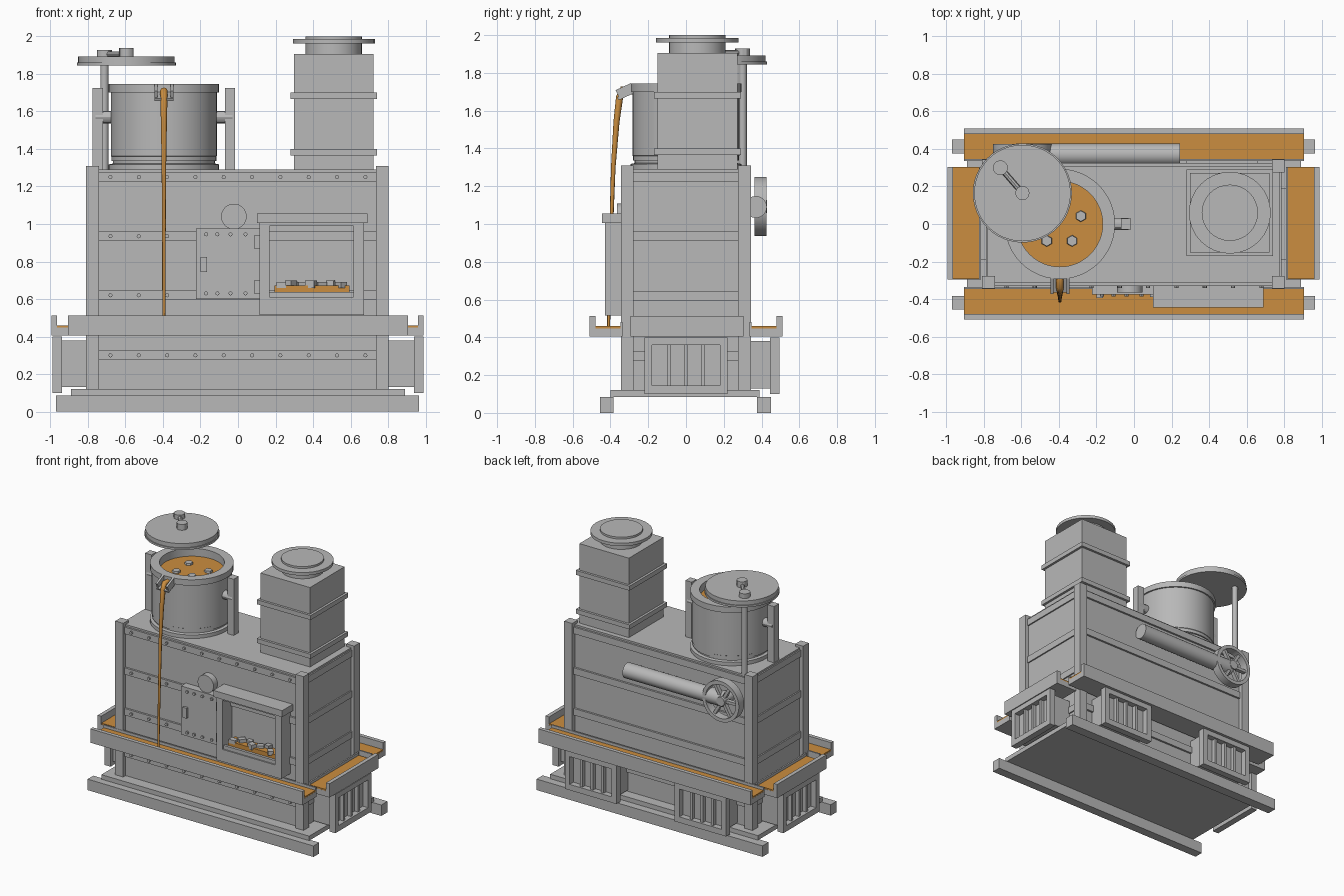
import bpy, bmesh
from math import pi, cos, sin, radians
from mathutils import Matrix, Vector

cube = bpy.data.objects.get("Cube")
if cube:
    bpy.data.objects.remove(cube)


def material(name, rgb):
    m = bpy.data.materials.new(name)
    m.use_nodes = True
    m.diffuse_color = (*rgb, 1)
    m.node_tree.nodes["Principled BSDF"].inputs["Base Color"].default_value = (*rgb, 1)
    return m


GREY = material("grey metal", (0.48, 0.48, 0.48))
ORANGE = material("molten orange", (0.6, 0.27, 0.05))


class Part:
    """Collects primitives into one named mesh object."""

    def __init__(self, name, mat=GREY):
        self.name, self.mat, self.bm = name, mat, bmesh.new()

    def box(self, x0, x1, y0, y1, z0, z1, rot=Matrix()):
        mid = Vector((x0 + x1, y0 + y1, z0 + z1)) / 2
        size = Matrix.Diagonal((x1 - x0, y1 - y0, z1 - z0, 1))
        bmesh.ops.create_cube(self.bm, size=1, matrix=Matrix.Translation(mid) @ rot @ size)
        return self

    def rod(self, a, b, r, sides=32, r2=None):
        a, b = Vector(a), Vector(b)
        turn = (b - a).to_track_quat('Z', 'Y').to_matrix().to_4x4()
        bmesh.ops.create_cone(self.bm, cap_ends=True, segments=sides, radius1=r,
                              radius2=r if r2 is None else r2, depth=(b - a).length,
                              matrix=Matrix.Translation((a + b) / 2) @ turn)
        return self

    def lathe(self, centre, profile, sides=48):
        rings = [[self.bm.verts.new((centre[0] + r * cos(2 * pi * i / sides),
                                     centre[1] + r * sin(2 * pi * i / sides), z))
                  for i in range(sides)] for r, z in profile]
        for lo, hi in zip(rings, rings[1:] + rings[:1]):
            for i in range(sides):
                j = (i + 1) % sides
                self.bm.faces.new((lo[i], lo[j], hi[j], hi[i]))
        return self

    def done(self, matrix=Matrix()):
        bm = self.bm
        bmesh.ops.recalc_face_normals(bm, faces=bm.faces)
        for f in bm.faces:
            f.smooth = True
        for e in bm.edges:
            e.smooth = e.calc_face_angle(pi) < radians(30)
        mesh = bpy.data.meshes.new(self.name)
        bm.to_mesh(mesh)
        bm.free()
        mesh.materials.append(self.mat)
        ob = bpy.data.objects.new(self.name, mesh)
        ob.matrix_world = matrix
        bpy.context.collection.objects.link(ob)
        return ob


# Base: two skids and a plate
Part("skids").box(-.97, .965, -.455, -.385, 0, .085).box(-.97, .965, .375, .45, 0, .085).done()
Part("base_plate").box(-.89, .89, -.4, .39, .085, .12).done()

# Furnace body with corner posts and riveted bands
Part("furnace_body").box(-.78, .775, -.315, .31, .12, 1.29).done()
posts = Part("corner_posts")
for x in (-.81, .735):
    for y in (-.345, .275):
        posts.box(x, x + .068, y, y + .068, .12, 1.31)
posts.done()

bands = Part("body_bands")
rivets = Part("rivets")
for z in (.3, .62, .935, 1.25):
    bands.box(-.79, .785, -.33, .325, z - .026, z + .026)
    for i in range(10):
        x = -.68 + .151 * i
        hidden = (x > .1 and .5 < z < 1) or (-.23 < x < .12 and .5 < z < 1)
        if not hidden:
            rivets.rod((x, -.33, z), (x, -.342, z), .011, 8)
bands.done()

# Troughs: floor, outer wall and molten fill, on all four sides
def trough(name, length, depth, matrix):
    h = length / 2
    (Part(name).box(-h, h, 0, depth, .405, .448)
     .box(-h, h, depth - .03, depth, .405, .512)
     .box(-h, h, 0, .012, .405, .48).done(matrix))
    Part(name + "_molten_fill", ORANGE).box(-h + .001, h - .001, .002, depth - .031, .44, .459).done(matrix)


def facing(x, y, degrees):
    return Matrix.Translation((x, y, 0)) @ Matrix.Rotation(radians(degrees), 4, 'Z')


trough("front_trough", 1.815, .175, facing(0, -.335, 180))
trough("back_trough", 1.815, .175, facing(0, .335, 0))
trough("left_trough", .6, .18, facing(.81, .005, -90))
trough("right_trough", .6, .18, facing(-.815, .005, 90))

# Barred vents under the troughs
def vent(name, depth, matrix):
    p = Part(name)
    p.box(-.19, .19, -depth, -.045, .13, .38)
    for s in (-1, 1):
        p.box(min(s * .18, s * .22), max(s * .18, s * .22), -.05, 0, .1, .4)
    p.box(-.18, .18, -.05, 0, .1, .145).box(-.18, .18, -.05, 0, .36, .4)
    for x in (-.09, 0, .09):
        p.box(x - .01, x + .01, -.05, -.015, .145, .36)
    p.done(matrix)


vent("left_vent", .21, facing(.988, 0, -90))
vent("right_vent", .21, facing(-.988, 0, 90))
vent("back_vent_left", .19, facing(.47, .495, 0))
vent("back_vent_right", .19, facing(-.47, .495, 0))

# Firebox with hood and glowing bed
fire = Part("firebox")
fire.box(.115, .168, -.43, -.31, .515, 1.01).box(.617, .672, -.43, -.31, .515, 1.01)
fire.box(.168, .617, -.43, -.31, .515, .61).box(.168, .617, -.43, -.31, .99, 1.01)
fire.box(.1, .69, -.445, -.31, 1.005, 1.055).box(.168, .617, -.42, -.4, .61, .638)
fire.done()
Part("glowing_bed", ORANGE).box(.195, .595, -.4, -.315, .61, .672).done()
coals = Part("coals")
for i in range(7):
    x, y = .23 + i * .053, -.385 + .03 * (i % 3)
    coals.box(x - .026, x + .026, y - .02, y + .02, .66, .69 + .008 * (i % 2),
              Matrix.Rotation(i * .9, 4, 'Z'))
coals.done()

# Door with handle, hinges and rivets
door = Part("door").box(-.225, .115, -.375, -.31, .6, .975)
door.box(-.2, -.165, -.395, -.37, .745, .825)
for z in (.665, .905):
    door.box(.085, .115, -.39, -.37, z - .035, z + .035)
door.done()
for x in (-.17, -.11, -.04, .04):
    for z in (.63, .945):
        rivets.rod((x, -.375, z), (x, -.387, z), .011, 8)
rivets.done()
Part("gauge").rod((-.022, -.3, 1.04), (-.022, -.365, 1.04), .068).done()

# Chimney
cx, cy = .511, .06
chimney = Part("chimney").box(cx - .212, cx + .212, cy - .212, cy + .212, 1.28, 1.905)
for z in (1.365, 1.665):
    chimney.box(cx - .23, cx + .23, cy - .23, cy + .23, z, z + .035)
chimney.rod((cx, cy, 1.9), (cx, cy, 2), .15).rod((cx, cy, 1.962), (cx, cy, 1.985), .218)
chimney.done()

# Crucible turned from a profile
px = -.395
Part("crucible").lathe((px, 0), [
    (.294, 1.285), (.294, 1.318), (.272, 1.322), (.272, 1.335), (.28, 1.335), (.28, 1.36),
    (.283, 1.362), (.283, 1.7), (.294, 1.7), (.294, 1.745), (.228, 1.745), (.228, 1.6),
    (.1, 1.6), (.1, 1.285)]).done()
Part("molten_metal", ORANGE).rod((px, 0, 1.59), (px, 0, 1.685), .229, 48).done()
lumps = Part("floating_lumps")
for x, y in ((-.283, .042), (-.33, -.09), (-.465, -.09), (-.47, .07)):
    lumps.rod((x, y, 1.67), (x, y, 1.7), .034, 6, .028)
lumps.done()

# Trunnions and uprights on both sides of the crucible
stand = Part("crucible_stand")
for s in (-1, 1):
    a, b = sorted((px + s * .325, px + s * .38))
    stand.box(a, b, -.03, .03, 1.28, 1.725)
    stand.rod((px + s * .27, 0, 1.57), (px + s * .365, 0, 1.57), .033, 12)
stand.done()

# Pouring spout: tilted channel
tilt = Matrix.Rotation(radians(25), 4, 'X')
spout = Part("spout").box(px - .05, px + .05, -.365, -.275, 1.675, 1.69, tilt)
for s in (-1, 1):
    spout.box(px + s * .043 - .008, px + s * .043 + .008, -.365, -.275, 1.675, 1.73, tilt)
spout.done()

# Molten stream as a tapering curve
curve = bpy.data.curves.new("stream_path", 'CURVE')
curve.dimensions, curve.bevel_depth, curve.bevel_resolution = '3D', .01, 2
curve.use_fill_caps = True
path = curve.splines.new('POLY')
points = [(-.28, 1.705, 2), (-.335, 1.71, 2), (-.352, 1.67, 1.9), (-.368, 1.54, 1.6),
          (-.385, 1.3, 1.2), (-.395, 1, 1), (-.405, .7, .9), (-.41, .455, .8)]
path.points.add(len(points) - 1)
for p, (y, z, r) in zip(path.points, points):
    p.co, p.radius = (px, y, z, 1), r
helper = bpy.data.objects.new("stream_helper", curve)
bpy.context.collection.objects.link(helper)
bpy.context.view_layer.update()
mesh = bpy.data.meshes.new_from_object(helper.evaluated_get(bpy.context.evaluated_depsgraph_get()))
bpy.data.objects.remove(helper)
mesh.materials.clear()
mesh.materials.append(ORANGE)
bpy.context.collection.objects.link(bpy.data.objects.new("molten_stream", mesh))

# Swung-aside lid on its pole
lx, ly = -.595, .165
Part("lid").rod((lx, ly, 1.845), (lx, ly, 1.86), .264, 48).rod((lx, ly, 1.86), (lx, ly, 1.892), .257, 48).done()
arm = Part("lid_arm").rod((lx, ly, 1.88), (lx, ly, 1.937), .038, 12)
arm.rod((-.712, .3, 1.28), (-.712, .3, 1.9), .022, 16).rod((-.712, .3, 1.88), (-.712, .3, 1.928), .04, 12)
arm.rod((lx, ly, 1.905), (-.712, .3, 1.905), .015, 8)
arm.done()

# Rear pipe and handwheel
Part("rear_pipe").rod((-.6, .37, 1.09), (.245, .37, 1.09), .058).done()
wx, wy, wz = -.595, .395, 1.093
wheel = Part("handwheel").lathe((0, 0), [(.13, -.032), (.157, -.032), (.157, .032), (.13, .032)], 40)
wheel.rod((0, 0, -.09), (0, 0, .035), .035, 16)
for i in range(3):
    wheel.box(-.135, .135, -.011, .011, -.015, .015, Matrix.Rotation(i * pi / 3, 4, 'Z'))
wheel.done(Matrix.Translation((wx, wy, wz)) @ Matrix.Rotation(-pi / 2, 4, 'X'))
